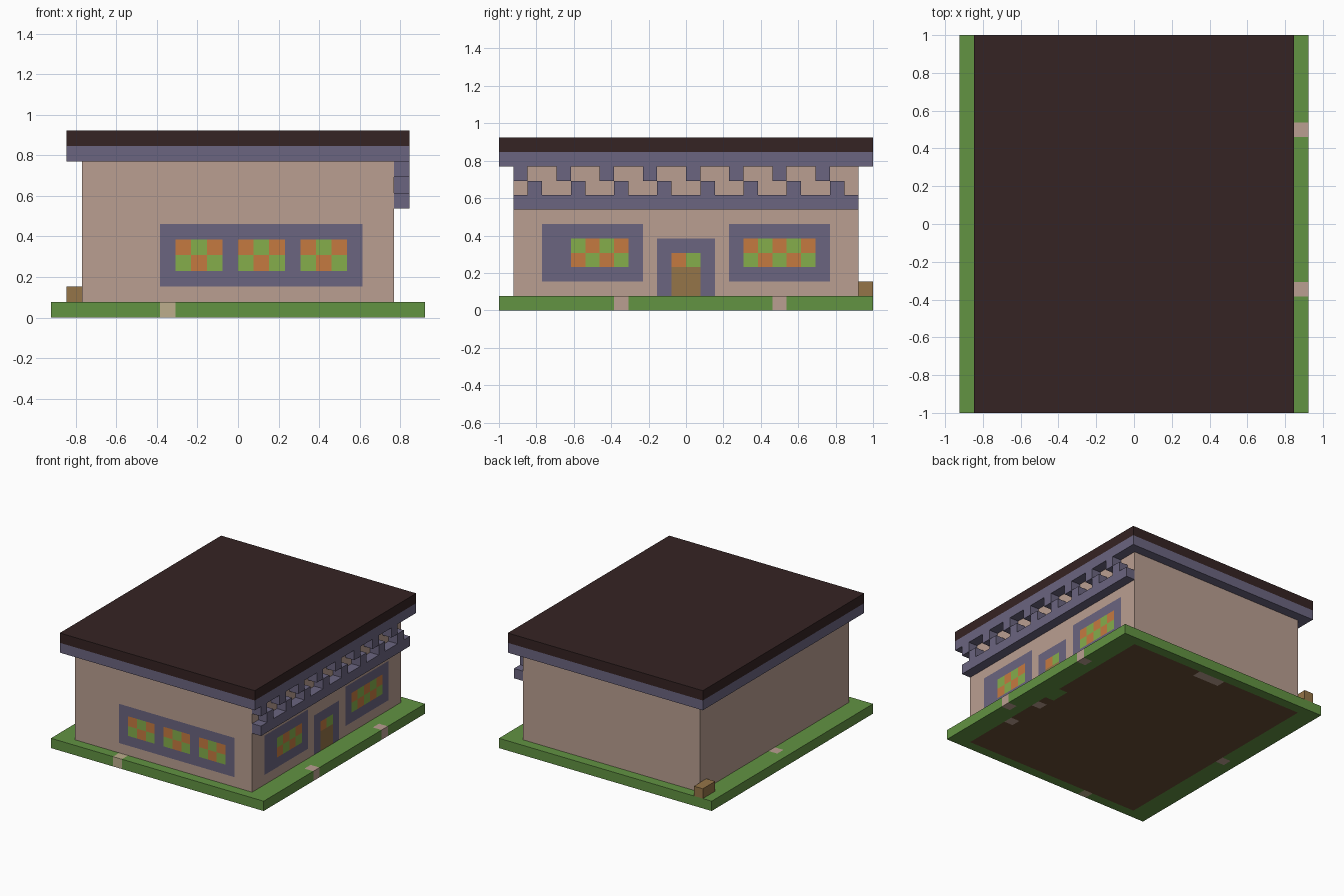
import bpy, bmesh
from math import floor
from mathutils import Vector

U = 1 / 13  # one block of the building grid

old = bpy.data.objects.get("Cube")
if old:
    bpy.data.objects.remove(old, do_unlink=True)


def to_linear(c):
    return c / 12.92 if c <= 0.04045 else ((c + 0.055) / 1.055) ** 2.4


def make_material(name, hex_code):
    rgb = [to_linear(int(hex_code[i:i + 2], 16) / 255) for i in (0, 2, 4)]
    mat = bpy.data.materials.new(name)
    mat.use_nodes = True
    mat.diffuse_color = (*rgb, 1)
    bsdf = next(n for n in mat.node_tree.nodes if n.type == 'BSDF_PRINCIPLED')
    bsdf.inputs["Base Color"].default_value = (*rgb, 1)
    return mat


COLOURS = {
    "wall_pink": "ba9f91", "trim_purple": "6b6580", "roof_dark": "352323",
    "grass_green": "629342", "stone_tan": "bcae8c", "pane_orange": "c57a40",
    "pane_green": "85ad4b", "wood_brown": "957548", "soil_brown": "694d34",
}
MATS = {name: make_material(name, code) for name, code in COLOURS.items()}


def add_box(bm, lo, hi):
    lo, hi = Vector(lo), Vector(hi)
    verts = bmesh.ops.create_cube(bm, size=1)["verts"]
    for v in verts:
        v.co = (lo + hi) / 2 + v.co * (hi - lo)


def finish(bm, name, materials):
    for v in bm.verts:
        v.co *= U
    mesh = bpy.data.meshes.new(name)
    bm.to_mesh(mesh)
    bm.free()
    for m in materials:
        mesh.materials.append(MATS[m])
    obj = bpy.data.objects.new(name, mesh)
    bpy.context.collection.objects.link(obj)
    return obj


def boxes(name, material, *spans):
    bm = bmesh.new()
    for lo, hi in spans:
        add_box(bm, lo, hi)
    return finish(bm, name, [material])


def painted_box(name, lo, hi, rule):
    """Box cut along the block grid; rule(cell, normal) names each face's colour."""
    bm = bmesh.new()
    add_box(bm, lo, hi)
    for axis in range(3):
        normal = Vector([float(a == axis) for a in range(3)])
        for step in range(lo[axis] + 1, hi[axis]):
            bmesh.ops.bisect_plane(bm, geom=bm.verts[:] + bm.edges[:] + bm.faces[:],
                                   plane_co=normal * step, plane_no=normal)
    bm.normal_update()
    names = list(COLOURS)
    for f in bm.faces:
        cell = [floor(c) for c in f.calc_center_median() - f.normal * 0.5]
        f.material_index = names.index(rule(cell, f.normal))
    return finish(bm, name, names)


def within(a, b, rect):
    return rect[0] <= a < rect[1] and rect[2] <= b < rect[3]


# Panes: span along the wall, height span, checker parity of the orange cells
FRONT = {"frames": [(-5, 8, 2, 6)],
         "panes": [(s, s + 3, 3, 5, 0) for s in (-4, 0, 4)], "wood": []}
SIDE = {"frames": [(-10, -3, 2, 6), (3, 10, 2, 6), (-2, 2, 1, 5)],
        "panes": [(-8, -4, 3, 5, 1), (4, 9, 3, 5, 0), (-1, 1, 3, 4, 0)],
        "wood": [(-1, 1, 1, 3)]}


def wall_rule(cell, n):
    if n.y < -0.5:
        layout, a = FRONT, cell[0]
    elif n.x > 0.5:
        layout, a = SIDE, cell[1]
    else:
        return "wall_pink"
    k = cell[2]
    for pane in layout["panes"]:
        if within(a, k, pane):
            return "pane_orange" if (a + k) % 2 == pane[4] else "pane_green"
    if any(within(a, k, r) for r in layout["wood"]):
        return "wood_brown"
    if any(within(a, k, r) for r in layout["frames"]):
        return "trim_purple"
    return "wall_pink"


STONES = [(11, 12, -5, -4), (11, 12, 6, 7), (-11, -10, 0, 1),
          (9, 10, -3, -2), (9, 10, -7, -6), (-1, 2, 11, 12)]


def ground_rule(cell, n):
    i, j = cell[:2]
    if within(i, j, (-5, -4, -13, -12)):
        return "stone_tan"
    if any(within(i, j, s) for s in STONES):
        return "wall_pink"
    doorway = within(i, j, (9, 10, -1, 1))
    if n.z < -0.5 and within(i, j, (-10, 10, -12, 12)) and not doorway:
        return "soil_brown"
    return "grass_green"


# Ground slab and walls
painted_box("ground_slab", (-12, -13, 0), (12, 13, 1), ground_rule)
painted_box("walls", (-10, -12, 1), (10, 12, 10), wall_rule)

# Roof and eaves
boxes("eaves_trim", "trim_purple", ((-11, -13, 10), (11, 13, 11)))
boxes("roof", "roof_dark", ((-11, -13, 11), (11, 13, 12)))

# Side cornice: a ledge with two staggered rows of blocks
boxes("cornice_ledge", "trim_purple", ((10, -12, 7), (11, 12, 8)))
boxes("cornice_lower_blocks", "trim_purple",
      *[((10, y, 8), (11, y + 1, 9)) for y in range(-11, 12, 3)])
boxes("cornice_upper_blocks", "trim_purple",
      *[((10, y, 9), (11, y + 1, 10)) for y in range(-12, 12, 3)])

# Crate at the back corner
boxes("crate", "wood_brown", ((-11, 11, 1), (-10, 13, 2)))
